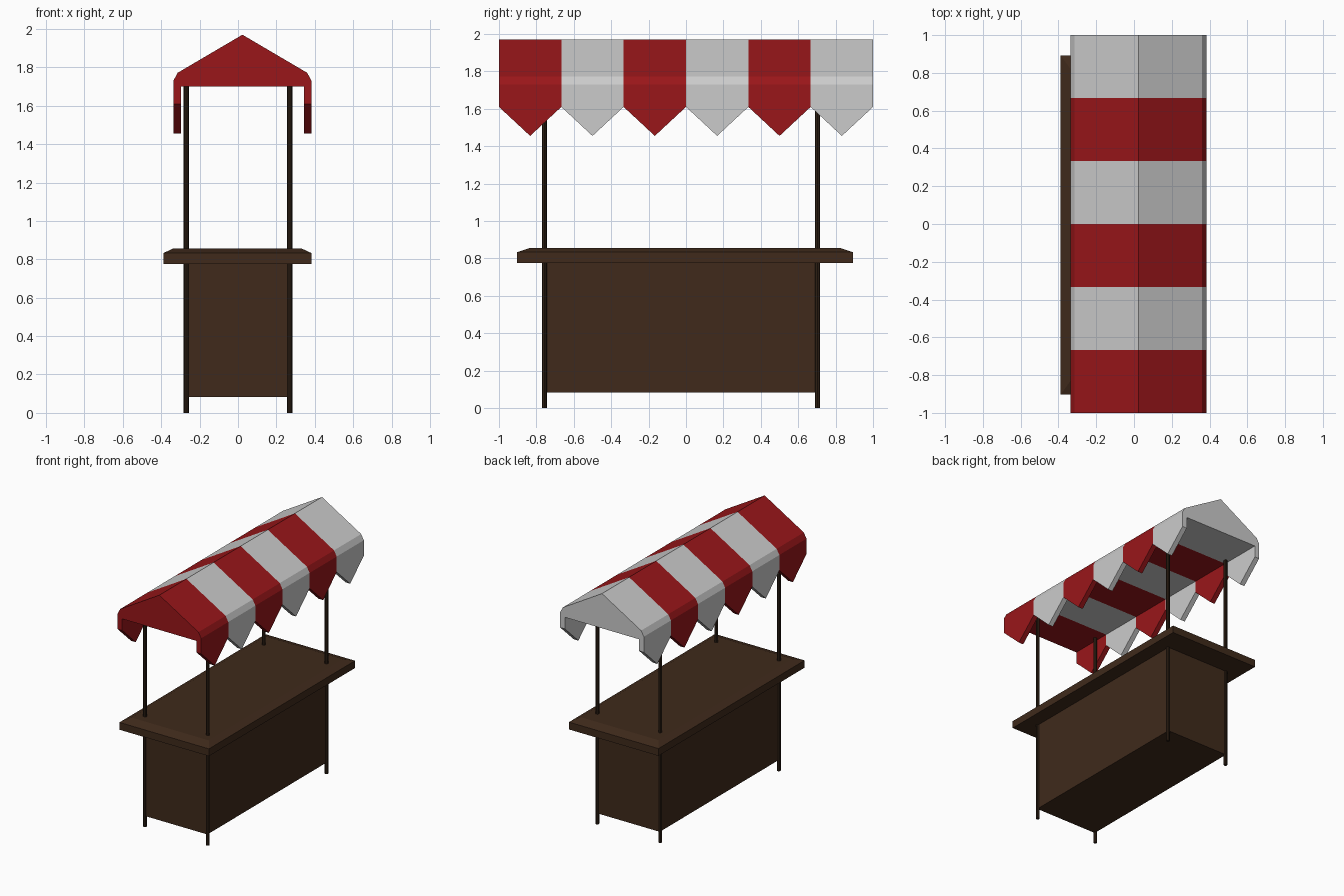
import bpy, bmesh

if "Cube" in bpy.data.objects:
    bpy.data.objects.remove(bpy.data.objects["Cube"])


def material(name, rgb):
    m = bpy.data.materials.new(name)
    m.diffuse_color = (*rgb, 1)
    m.use_nodes = True
    m.node_tree.nodes["Principled BSDF"].inputs["Base Color"].default_value = m.diffuse_color
    return m


wood = material("wood", (0.05, 0.023, 0.011))
dark_wood = material("dark_wood", (0.027, 0.014, 0.007))
red = material("red_cloth", (0.32, 0.008, 0.01))
pale = material("pale_cloth", (0.8, 0.8, 0.8))


def finish(name, bm, *mats):
    bmesh.ops.remove_doubles(bm, verts=bm.verts, dist=0.0005)
    bmesh.ops.recalc_face_normals(bm, faces=bm.faces)
    me = bpy.data.meshes.new(name)
    bm.to_mesh(me)
    bm.free()
    for m in mats:
        me.materials.append(m)
    ob = bpy.data.objects.new(name, me)
    bpy.context.collection.objects.link(ob)
    return ob


def box(name, lo, hi, mat):
    bm = bmesh.new()
    bmesh.ops.create_cube(bm, size=1)
    for v in bm.verts:
        v.co = [lo[i] + (v.co[i] + 0.5) * (hi[i] - lo[i]) for i in range(3)]
    return finish(name, bm, mat)


# Counter body
X, Y0, Y1 = 0.27, -0.757, 0.703
box("counter_body", (-X, Y0 - 0.005, 0.083), (X, Y1 + 0.005, 0.79), wood)

# Table top: slab whose upper face slopes in to a smaller rectangle
bm = bmesh.new()
rings = [(0.385, 0.898, 0.776), (0.385, 0.898, 0.833), (0.333, 0.825, 0.857)]
loops = [[bm.verts.new((sx * a - 0.003, sy * b - 0.005, z))
          for sx, sy in ((-1, -1), (1, -1), (1, 1), (-1, 1))] for a, b, z in rings]
for low, high in zip(loops, loops[1:]):
    for i in range(4):
        j = (i + 1) % 4
        bm.faces.new((low[i], low[j], high[j], high[i]))
bm.faces.new(loops[0])
bm.faces.new(loops[-1])
finish("table_top", bm, wood)

# Corner posts from the ground to the canopy
for side, x in (("left", -X), ("right", X)):
    for end, y in (("front", Y0), ("back", Y1)):
        bm = bmesh.new()
        bmesh.ops.create_cone(bm, cap_ends=True, segments=8, radius1=0.0135,
                              radius2=0.0135, depth=1.71)
        bmesh.ops.translate(bm, verts=bm.verts, vec=(x, y, 0.855))
        finish(f"{end}_{side}_post", bm, dark_wood)

# Canopy: closed gable section swept along y in six stripes with pointed flaps
CX, OUT, INN, EDGE, TIP = 0.023, 0.36, 0.32, 1.61, 1.455
half = [(0, 1.97), (0.337, 1.772), (OUT, 1.73), (OUT, EDGE)]
outer = [(-x, z) for x, z in half[::-1]] + half[1:]
inner = [(INN, EDGE), (INN, 1.70), (-INN, 1.70), (-INN, EDGE)]
bm = bmesh.new()


def face(points, slot):
    f = bm.faces.new([bm.verts.new((x + CX, y, z)) for x, y, z in points])
    f.material_index = slot


STRIPES = 6
for s in range(STRIPES):
    y0 = -1 + 2 * s / STRIPES
    y1 = y0 + 2 / STRIPES
    ym = (y0 + y1) / 2
    slot = s % 2
    for path in (outer, inner):
        for (xa, za), (xb, zb) in zip(path, path[1:]):
            face([(xa, y0, za), (xb, y0, zb), (xb, y1, zb), (xa, y1, za)], slot)
    for sx in (-1, 1):
        for x in (OUT, INN):
            face([(sx * x, y0, EDGE), (sx * x, ym, TIP), (sx * x, y1, EDGE)], slot)
        for y in (y0, y1):
            face([(sx * OUT, y, EDGE), (sx * INN, y, EDGE),
                  (sx * INN, ym, TIP), (sx * OUT, ym, TIP)], slot)
# Gable ends
for y, slot in ((-1, 0), (1, 1)):
    face([(x, y, z) for x, z in outer + inner], slot)
finish("striped_canopy", bm, red, pale)
